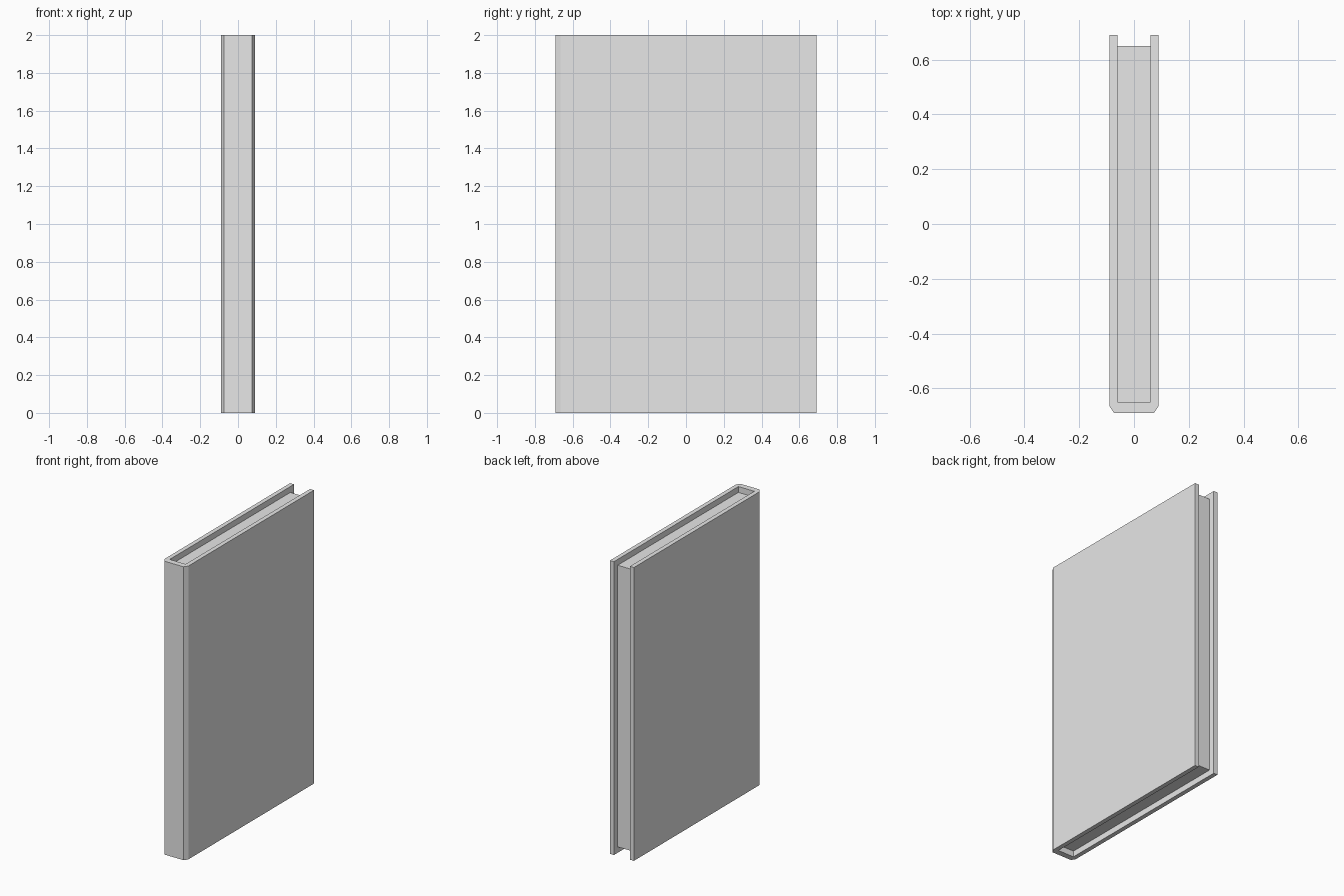
import bpy
import bmesh

cube = bpy.data.objects.get("Cube")
if cube:
    bpy.data.objects.remove(cube, do_unlink=True)

HEIGHT = 2.0
HALF_X, HALF_Y = 0.09, 0.69      # outer half sizes of the cover
PAGE_X, PAGE_Y = 0.06, 0.65      # half sizes of the page block
MARGIN = 0.04                    # how far the cover stands proud of the pages

grey = bpy.data.materials.new("plain_grey")
grey.use_nodes = True
grey.diffuse_color = (0.8, 0.8, 0.8, 1)
grey.node_tree.nodes["Principled BSDF"].inputs["Base Color"].default_value = grey.diffuse_color


def extrude_outline(name, outline, bottom, top):
    """Raise a closed outline in x and y into a flat-shaded solid."""
    bm = bmesh.new()
    face = bm.faces.new([bm.verts.new((x, y, bottom)) for x, y in outline])
    raised = bmesh.ops.extrude_face_region(bm, geom=[face])["geom"]
    verts = [v for v in raised if isinstance(v, bmesh.types.BMVert)]
    bmesh.ops.translate(bm, verts=verts, vec=(0, 0, top - bottom))
    bmesh.ops.recalc_face_normals(bm, faces=bm.faces)
    mesh = bpy.data.meshes.new(name)
    bm.to_mesh(mesh)
    bm.free()
    mesh.materials.append(grey)
    obj = bpy.data.objects.new(name, mesh)
    bpy.context.collection.objects.link(obj)
    return obj


# Cover: one folded U-shaped board with chamfered spine corners
half = [(0.073, -HALF_Y), (HALF_X, -0.664), (HALF_X, HALF_Y),
        (PAGE_X, HALF_Y), (PAGE_X, -PAGE_Y)]
extrude_outline("cover", half + [(-x, y) for x, y in reversed(half)], 0, HEIGHT)

# Pages: a block set back from the cover edges
extrude_outline("pages", [(-PAGE_X, -PAGE_Y), (PAGE_X, -PAGE_Y),
                          (PAGE_X, PAGE_Y), (-PAGE_X, PAGE_Y)],
                MARGIN, HEIGHT - MARGIN)
